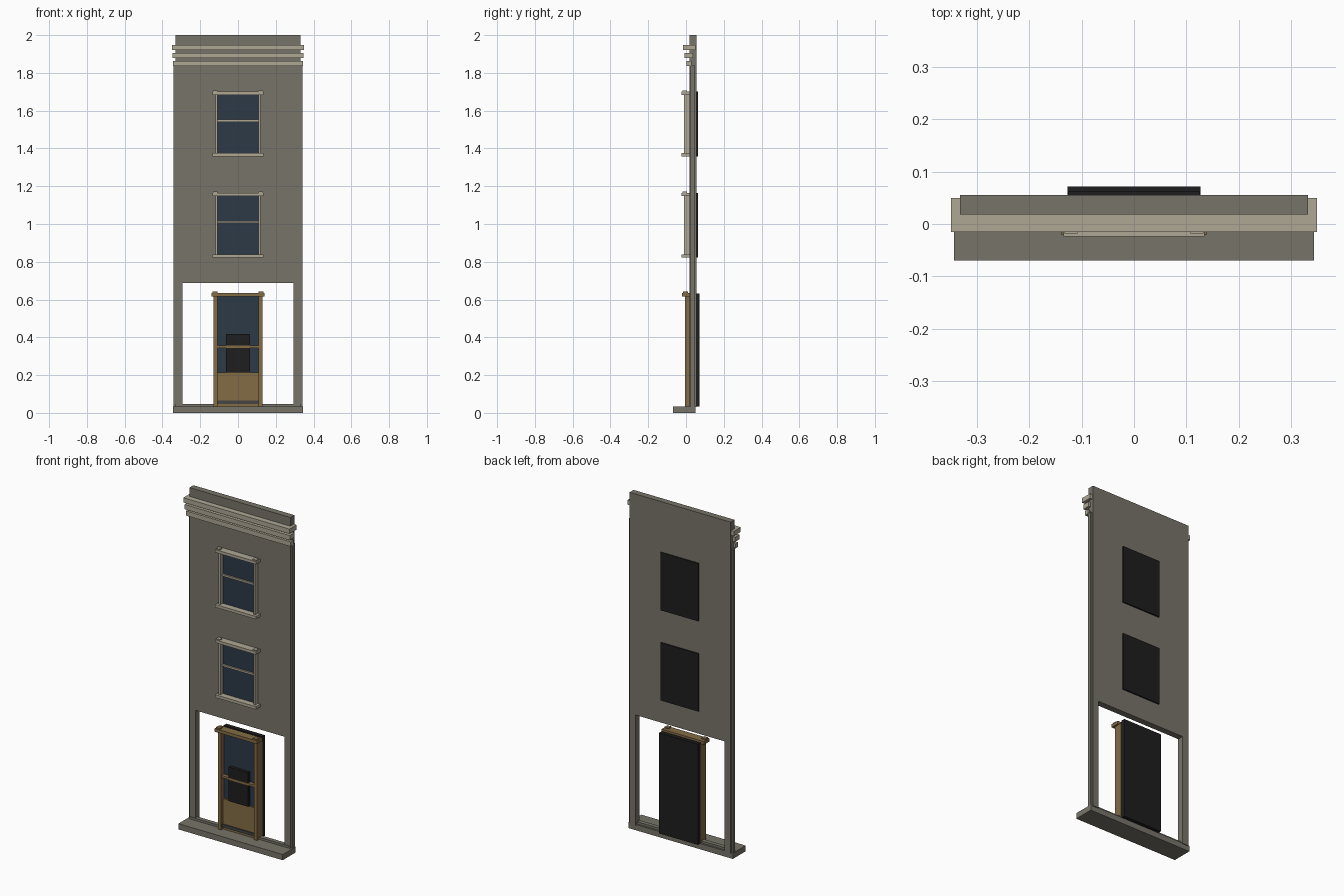
import bpy
import bmesh

if "Cube" in bpy.data.objects:
    bpy.data.objects.remove(bpy.data.objects["Cube"])


def material(name, rgb):
    m = bpy.data.materials.new(name)
    m.diffuse_color = (*rgb, 1)
    m.use_nodes = True
    m.node_tree.nodes["Principled BSDF"].inputs["Base Color"].default_value = m.diffuse_color
    return m


STONE = material("grey stone", (0.185, 0.175, 0.143))
TRIM = material("pale trim", (0.43, 0.39, 0.30))
WOOD = material("brown wood", (0.23, 0.15, 0.062))
GLASS = material("blue glass", (0.025, 0.042, 0.062))
BLACK = material("black", (0.013, 0.013, 0.013))
SLATE = material("dark grey", (0.06, 0.06, 0.058))


def boxes(name, mat, spans):
    """One object made of boxes, each (x0, x1, y0, y1, z0, z1)."""
    bm = bmesh.new()
    for x0, x1, y0, y1, z0, z1 in spans:
        vs = bmesh.ops.create_cube(bm, size=1)["verts"]
        for v in vs:
            v.co.x = x1 if v.co.x > 0 else x0
            v.co.y = y1 if v.co.y > 0 else y0
            v.co.z = z1 if v.co.z > 0 else z0
    mesh = bpy.data.meshes.new(name)
    bm.to_mesh(mesh)
    bm.free()
    mesh.materials.append(mat)
    ob = bpy.data.objects.new(name, mesh)
    bpy.context.collection.objects.link(ob)
    return ob


def pair(x0, x1, *rest):
    """A box and its mirror image across x = 0."""
    return [(x0, x1, *rest), (-x1, -x0, *rest)]


# facade: an upside-down U around the ground floor opening
bm = bmesh.new()
outline = [(-0.332, 0.03), (-0.293, 0.03), (-0.293, 0.687), (0.293, 0.687),
           (0.293, 0.03), (0.332, 0.03), (0.332, 1.84), (-0.332, 1.84)]
face = bm.faces.new([bm.verts.new((x, 0.018, z)) for x, z in outline])
out = bmesh.ops.extrude_face_region(bm, geom=[face])
for v in out["geom"]:
    if isinstance(v, bmesh.types.BMVert):
        v.co.y = 0.055
bmesh.ops.recalc_face_normals(bm, faces=bm.faces)
mesh = bpy.data.meshes.new("facade_wall")
bm.to_mesh(mesh)
bm.free()
mesh.materials.append(STONE)
bpy.context.collection.objects.link(bpy.data.objects.new("facade_wall", mesh))

boxes("parapet", STONE, [(-0.332, 0.332, 0.018, 0.055, 1.84, 2.0)])
boxes("side_strips", STONE, pair(0.332, 0.341, 0.025, 0.047, 0.03, 1.84))

# stepped base
boxes("base_step", STONE, [(-0.343, 0.343, -0.07, 0.05, 0, 0.034)])
boxes("base_curb", STONE, [(-0.332, 0.332, 0.015, 0.04, 0.034, 0.047)])

# cornice bands grow outward toward the top
for i, (hx, y0, y1, z) in enumerate([(0.344, 0.003, 0.028, 1.836),
                                     (0.346, -0.008, 0.036, 1.878),
                                     (0.349, -0.015, 0.05, 1.92)]):
    boxes(f"cornice_band_{i + 1}", TRIM, [(-hx, hx, y0, y1, z, z + 0.028)])

# sash windows on the two upper floors
for name, z0 in (("lower_window", 0.822), ("upper_window", 1.358)):
    z1 = z0 + 0.343
    boxes(name + "_frame", TRIM,
          pair(0.108, 0.12, -0.01, 0.018, z0, z1)
          + [(-0.134, 0.134, -0.024, 0.018, z1 - 0.017, z1),
             (-0.134, 0.134, -0.024, 0.018, z0, z0 + 0.017),
             (-0.108, 0.108, 0.002, 0.018, z0 + 0.183, z0 + 0.194)]
          + pair(0.108, 0.132, -0.018, 0.006, z1, z1 + 0.006))
    boxes(name + "_glass", GLASS,
          [(-0.11, 0.11, 0.012, 0.017, z0 + 0.01, z1 - 0.01)])
    boxes(name + "_back", BLACK, [(-0.125, 0.125, 0.05, 0.063, z0, z1)])

# door with glass over a solid lower panel
boxes("door_frame", WOOD,
      pair(0.108, 0.129, -0.004, 0.047, 0.034, 0.618)
      + [(-0.139, 0.139, -0.02, 0.03, 0.616, 0.635)]
      + pair(0.108, 0.134, -0.016, 0.01, 0.635, 0.642))
boxes("door_panel", WOOD, [(-0.11, 0.11, 0.012, 0.047, 0.034, 0.215)])
boxes("door_rail", WOOD, [(-0.11, 0.11, 0.0, 0.03, 0.343, 0.356)])
boxes("door_glass", GLASS, [(-0.11, 0.11, 0.022, 0.047, 0.215, 0.617)])
boxes("door_threshold", SLATE, [(-0.108, 0.108, 0.005, 0.013, 0.048, 0.065)])
boxes("door_notice_board", BLACK, [(-0.064, 0.064, 0.003, 0.023, 0.215, 0.417)])
boxes("door_back", BLACK, [(-0.127, 0.127, 0.047, 0.071, 0.034, 0.632)])
